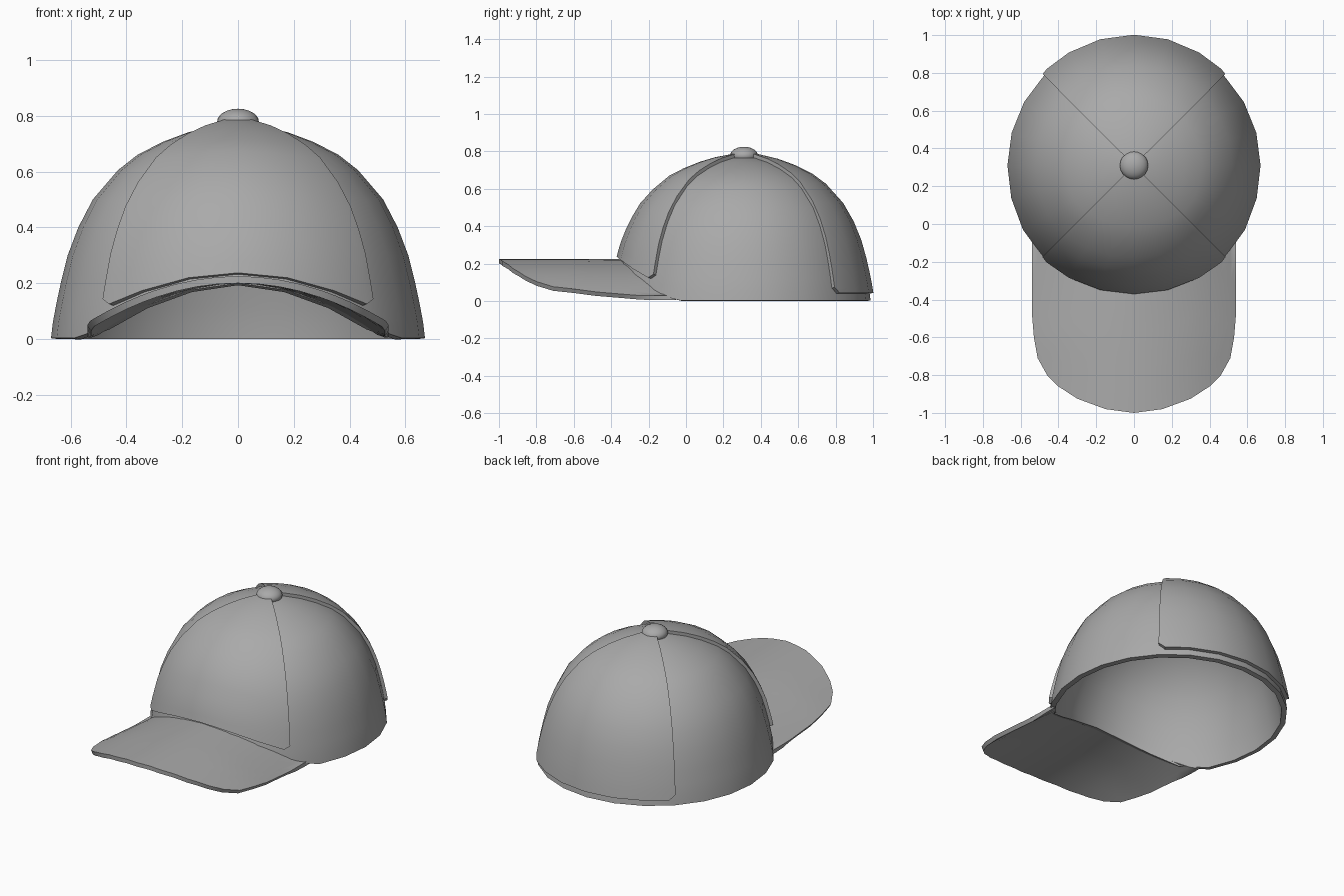
import bpy, bmesh
from math import sin, cos, pi, radians, sqrt

if "Cube" in bpy.data.objects:
    bpy.data.objects.remove(bpy.data.objects["Cube"])

fabric = bpy.data.materials.new("grey fabric")
fabric.use_nodes = True
GREY = (0.4, 0.4, 0.4, 1)
fabric.diffuse_color = GREY
fabric.node_tree.nodes["Principled BSDF"].inputs["Base Color"].default_value = GREY

CENTRE_Y = 0.31
TOP = 0.772
# crown profile: radius, height
PROFILE = [(.67, .003), (.663, .06), (.652, .12), (.635, .2), (.61, .3), (.572, .4),
           (.52, .5), (.43, .605), (.36, .66), (.27, .706), (.18, .74), (.08, .765), (0, TOP)]


def lookup(points, v):
    """Linear interpolation through (value, key) pairs with rising keys."""
    for (a, ka), (b, kb) in zip(points, points[1:]):
        if v <= kb:
            return a + (b - a) * max(0, v - ka) / (kb - ka)
    return points[-1][0]


def brim_top(x, y):
    droop = .05 * abs(x) / .54 * max(0, y + .6) / .6
    return .225 - .57 * x * x - droop


def crown_point(angle, z):
    # the crown is a little longer towards the front
    stretch = 1 + (.055 if cos(angle) > 0 else .01) * cos(angle) ** 2
    r = lookup(PROFILE, z) * stretch
    return (r * sin(angle), CENTRE_Y - r * cos(angle), z)


def crown_column(angle, bottom):
    return [crown_point(angle, bottom + (TOP - bottom) * (h - .003) / (TOP - .003))
            for _, h in PROFILE]


def finish(obj, angle=40):
    obj.data.materials.append(fabric)
    bpy.ops.object.select_all(action='DESELECT')
    obj.select_set(True)
    bpy.context.view_layer.objects.active = obj
    for mod in list(obj.modifiers):
        bpy.ops.object.modifier_apply(modifier=mod.name)
    bpy.ops.object.shade_smooth_by_angle(angle=radians(angle))


def sheet(name, columns, thickness, offset):
    """Skin a grid of columns and give it thickness."""
    bm = bmesh.new()
    grid = [[bm.verts.new(p) for p in col] for col in columns]
    for a, b in zip(grid, grid[1:]):
        for j in range(len(a) - 1):
            bm.faces.new((a[j], b[j], b[j + 1], a[j + 1]))
    bmesh.ops.remove_doubles(bm, verts=bm.verts, dist=.0005)
    mesh = bpy.data.meshes.new(name)
    bm.to_mesh(mesh)
    bm.free()
    obj = bpy.data.objects.new(name, mesh)
    bpy.context.collection.objects.link(obj)
    mod = obj.modifiers.new("thickness", 'SOLIDIFY')
    mod.thickness = thickness
    mod.offset = offset
    finish(obj)
    return obj


# crown shell, its lower edge arched over the brim
columns = []
for i in range(25):
    a = i * 2 * pi / 24
    x, y, _ = crown_point(a, .1)
    bottom = max(.003, brim_top(x, y) - .025) if cos(a) > 0 else .003
    columns.append(crown_column(a, bottom))
sheet("crown", columns, .03, -1)

# raised front and back panels with clipped lower corners
for name, middle in (("front_panel", 0), ("back_panel", pi)):
    columns = []
    for deg in (-45, -42, -30, -15, 0, 15, 30, 42, 45):
        a = middle + radians(deg)
        x = crown_point(a, .15)[0]
        bottom = .232 - .56 * x * x if middle == 0 else .04
        if abs(deg) == 45:
            bottom += .03
        columns.append(crown_column(a, bottom))
    sheet(name, columns, .04, 0)

# curved brim
FRONT_EDGE = [(-1, 0), (-.98, .15), (-.925, .3), (-.86, .4), (-.8, .46),
              (-.71, .51), (-.6, .53), (-.48, .54)]
half = [0, .075, .15, .225, .3, .35, .4, .46, .51, .53, .54]
columns = []
for x in [-v for v in half[:0:-1]] + half:
    front = lookup(FRONT_EDGE, abs(x))
    rear = CENTRE_Y - 1.03 * sqrt(.645 ** 2 - x * x)
    ys = [front + (rear - front) * j / 6 for j in range(7)]
    columns.append([(x, y, max(.03, brim_top(x, y))) for y in ys])
sheet("brim", columns, .025, -1)

# top button
bpy.ops.mesh.primitive_uv_sphere_add(segments=20, ring_count=12, radius=1,
                                     location=(0, CENTRE_Y, .778))
button = bpy.context.object
button.name = "top_button"
button.scale = (.075, .075, .047)
finish(button, 60)
